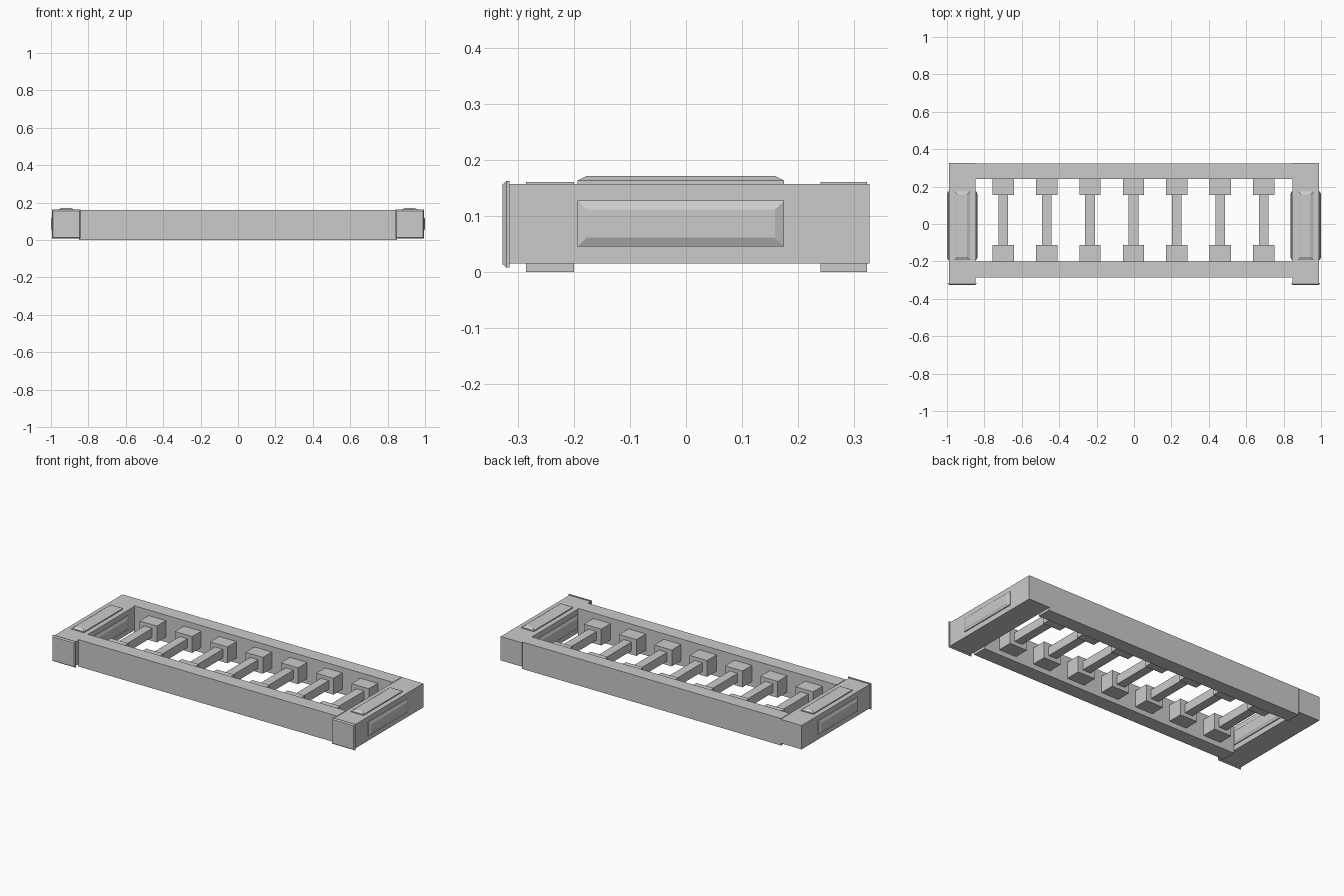
import bpy, bmesh
from mathutils import Matrix, Vector

if "Cube" in bpy.data.objects:
    bpy.data.objects.remove(bpy.data.objects["Cube"])


def make_object(name, bm):
    bmesh.ops.recalc_face_normals(bm, faces=bm.faces)
    mesh = bpy.data.meshes.new(name)
    bm.to_mesh(mesh)
    bm.free()
    obj = bpy.data.objects.new(name, mesh)
    bpy.context.collection.objects.link(obj)
    return obj


def box(name, x, y, z):
    """Box from (min, max) ranges on each axis."""
    bm = bmesh.new()
    bmesh.ops.create_cube(bm, size=1)
    for v in bm.verts:
        v.co = Vector([r[0] if c < 0 else r[1] for c, r in zip(v.co, (x, y, z))])
    return make_object(name, bm)


def raised_panel(name, origin, u, v, size, lip, height, inset):
    """Slab with a straight lip and chamfered face, rising along u x v."""
    u, v = Vector(u), Vector(v)
    n = u.cross(v)
    bm = bmesh.new()
    rings = []
    for h, d in ((0, 0), (lip, 0), (height, inset)):
        a, b = size[0] / 2 - d, size[1] / 2 - d
        rings.append([bm.verts.new(Vector(origin) + u * s * a + v * t * b + n * h)
                      for s, t in ((-1, -1), (1, -1), (1, 1), (-1, 1))])
    for lo, hi in zip(rings, rings[1:]):
        for i in range(4):
            j = (i + 1) % 4
            bm.faces.new((lo[i], lo[j], hi[j], hi[i]))
    bm.faces.new(rings[0][::-1])
    bm.faces.new(rings[-1])
    return make_object(name, bm)


# Long rails
box("front_rail", (-0.85, 0.85), (-0.285, -0.2), (0, 0.16))
box("back_rail", (-0.85, 0.85), (0.24, 0.323), (0, 0.16))

# End posts with front caps and raised panels
PY, PZ = -0.009, 0.086
for side, cx in (("left", -0.918), ("right", 0.918)):
    box(side + "_post", (cx - 0.07, cx + 0.07), (-0.317, 0.327), (0.015, 0.157))
    raised_panel(side + "_front_cap", (cx, -0.315, 0.085), (1, 0, 0), (0, 0, 1),
                 (0.152, 0.154), 0.005, 0.012, 0.006)
    raised_panel(side + "_top_panel", (cx, PY, 0.157), (1, 0, 0), (0, 1, 0),
                 (0.082, 0.368), 0.006, 0.014, 0.016)
    raised_panel(side + "_panel_plus_x", (cx + 0.07, PY, PZ), (0, 1, 0), (0, 0, 1),
                 (0.368, 0.082), 0.005, 0.012, 0.016)
    raised_panel(side + "_panel_minus_x", (cx - 0.07, PY, PZ), (0, -1, 0), (0, 0, 1),
                 (0.368, 0.082), 0.005, 0.012, 0.016)

# Seven spindles with end blocks
for i in range(7):
    x = (i - 3) * 0.232 - 0.003
    box(f"spindle_{i + 1}", (x - 0.026, x + 0.026), (-0.112, 0.156), (0.053, 0.105))
    for end, y in (("front", (-0.2, -0.112)), ("back", (0.156, 0.24))):
        box(f"{end}_block_{i + 1}", (x - 0.057, x + 0.057), y, (0.03, 0.127))
